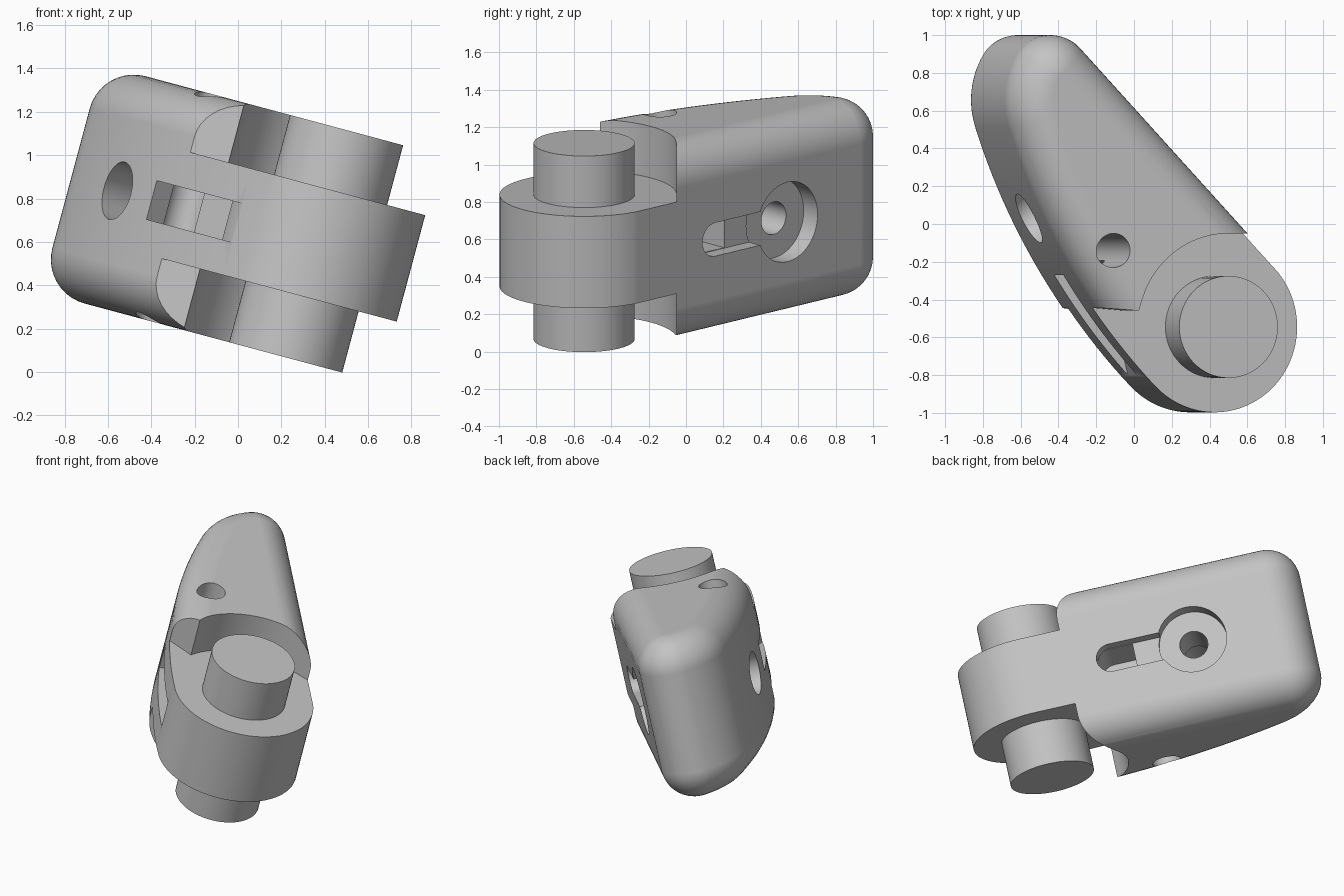
import bpy, bmesh, math
from mathutils import Matrix, Vector

if "Cube" in bpy.data.objects:
    bpy.data.objects.remove(bpy.data.objects["Cube"], do_unlink=True)

TILT = math.radians(15)
LOW, HIGH = 0.122, 1.207          # thickness range along the hinge axis
KNUCKLE_LOW, KNUCKLE_HIGH = 0.414, 0.922
MID = 0.663
HINGE = Vector((0.195, -0.545))
FILLET = 0.21
WALL_ANGLE = 43.12                # direction the flat side wall faces

grey = bpy.data.materials.new("plain_grey")
grey.use_nodes = True
grey.diffuse_color = (0.55, 0.55, 0.55, 1)
grey.node_tree.nodes["Principled BSDF"].inputs["Base Color"].default_value = (0.55, 0.55, 0.55, 1)


def arc(centre, radius, start, end, steps):
    """Points of an arc, without its last point."""
    out = []
    for i in range(steps):
        a = math.radians(start + (end - start) * i / steps)
        out.append((centre[0] + radius * math.cos(a), centre[1] + radius * math.sin(a)))
    return out


def circle(radius, centre=(0, 0)):
    return arc(centre, radius, 0, 360, 64)


def loft(name, rings, matrix=Matrix()):
    """Join equal outlines, given as (points, height), into a closed solid."""
    bm = bmesh.new()
    loops = [[bm.verts.new(matrix @ Vector((x, y, h))) for x, y in pts] for pts, h in rings]
    n = len(loops[0])
    bm.faces.new(loops[0][::-1])
    bm.faces.new(loops[-1])
    for a, b in zip(loops, loops[1:]):
        for i in range(n):
            j = (i + 1) % n
            bm.faces.new((a[i], a[j], b[j], b[i]))
    bmesh.ops.recalc_face_normals(bm, faces=bm.faces)
    mesh = bpy.data.meshes.new(name)
    bm.to_mesh(mesh)
    bm.free()
    ob = bpy.data.objects.new(name, mesh)
    bpy.context.scene.collection.objects.link(ob)
    mesh.materials.append(grey)
    return ob


def prism(name, pts, low, high, matrix=Matrix()):
    return loft(name, [(pts, low), (pts, high)], matrix)


def outline(inset):
    """Body outline of four tangent arcs: knuckle, two for the rear end, bowed side."""
    return (arc(HINGE, 0.452 - inset, 224, 360 + WALL_ANGLE, 48)
            + arc((-0.726, 0.785), 0.215 - inset, WALL_ANGLE, 150, 24)
            + arc((-0.505, 0.6575), 0.47 - inset, 150, 197.85, 16)
            + arc((2.413, 1.597), 3.536 - inset, 197.85, 224, 24))


# Body: the outline lofted with rounded upper and lower edges
rings = []
for i in range(11):
    a = math.radians(90 * i / 10)
    rings.append((outline(FILLET * (1 - math.sin(a))), LOW + FILLET * (1 - math.cos(a))))
rings += [(pts, LOW + HIGH - h) for pts, h in reversed(rings)]
body = loft("finger_body", rings)

# Clearance around the hinge, above and below the knuckle
front_cut = [(-1, -1.3), (HINGE.x, -1.3), (HINGE.x, -0.5), (-1, -0.4)]
side_cut = [(HINGE.x, -1.3), (1, -1.3), (1, -0.051), (HINGE.x, -0.051)]
cutters = []
for low, high in ((KNUCKLE_HIGH, HIGH + 0.2), (LOW - 0.2, KNUCKLE_LOW)):
    cutters.append(prism("hinge_clearance", circle(0.495, HINGE), low, high))
    cutters.append(prism("front_clearance", front_cut, low, high))
    cutters.append(prism("side_clearance", side_cut, low, high))

# Cross pin hole
cutters.append(prism("pin_hole", circle(0.09, (-0.435, -0.14)), LOW - 0.2, HIGH + 0.2))

# Frames on the flat side wall: along it, across it, and outward from it
facing = math.radians(WALL_ANGLE)
outward = Vector((math.cos(facing), math.sin(facing), 0))
along = Vector((-math.sin(facing), math.cos(facing), 0))
up = Vector((0, 0, 1))
origin = Matrix.Translation((-0.204, 0.544, MID))
wall = origin @ Matrix((along, up, outward)).transposed().to_4x4()
plan = origin @ Matrix((along, outward, -up)).transposed().to_4x4()

# Keyhole recess, through bore and the wider bore on the bowed side
HALF = 0.0925
INNER = HALF - 0.002
slot = arc((-0.53, 0), HALF, 90, 270, 16) + [(-0.53, -HALF), (0, -HALF), (0, HALF)]
deep_slot = arc((-0.53, 0), INNER, 90, 270, 16) + [(-0.38, -INNER), (-0.38, INNER)]
cutters += [
    prism("keyhole_recess", circle(0.22), -0.11, 0.2, wall),
    prism("keyhole_slot", slot, -0.09, 0.2, wall),
    prism("cord_channel", deep_slot, -0.4, 0.2, wall),
    prism("through_bore", circle(0.09), -1.2, 0.1, wall),
    prism("wide_bore", circle(0.137), -1.2, -0.4, wall),
]

# Long pocket with a sloped lead-in on the bowed side
pocket = [(-1.06, -1.1), (-1.0, -0.91), (-0.84, -0.82), (-0.84, -0.62), (-0.33, -0.62), (-0.33, -1.1)]
cutters.append(prism("side_pocket", pocket, -HALF, HALF, plan))

for cutter in cutters:
    cutter.hide_render = True
    mod = body.modifiers.new(cutter.name, 'BOOLEAN')
    mod.operation = 'DIFFERENCE'
    mod.solver = 'EXACT'
    mod.object = cutter

# Bake the cuts, then drop the cutters
bpy.context.view_layer.update()
graph = bpy.context.evaluated_depsgraph_get()
cut_mesh = bpy.data.meshes.new_from_object(body.evaluated_get(graph))
body.modifiers.clear()
body.data = cut_mesh
for cutter in cutters:
    bpy.data.objects.remove(cutter, do_unlink=True)

# Hinge pin, flush with the upper and lower faces of the body
pin = prism("hinge_pin", circle(0.27, HINGE), LOW, HIGH)

# Lean both parts over and shade them
for ob in (body, pin):
    ob.data.transform(Matrix.Rotation(TILT, 4, 'Y'))
    bpy.ops.object.select_all(action='DESELECT')
    ob.select_set(True)
    bpy.context.view_layer.objects.active = ob
    bpy.ops.object.shade_smooth_by_angle(angle=math.radians(30))
    weighted = ob.modifiers.new("even_shading", 'WEIGHTED_NORMAL')
    weighted.keep_sharp = True
